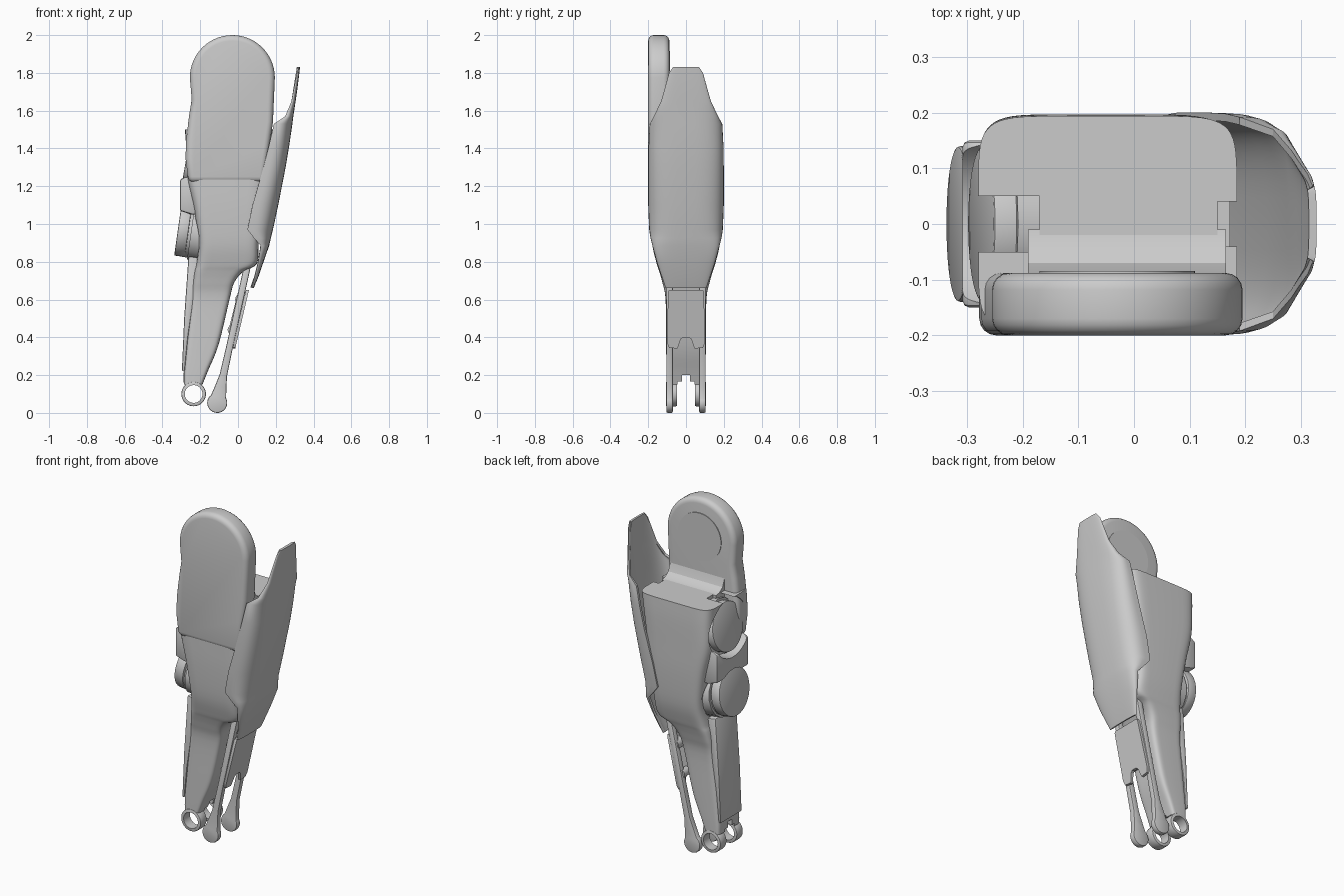
import bpy, bmesh, math
from mathutils import Matrix, Vector

if "Cube" in bpy.data.objects:
    bpy.data.objects.remove(bpy.data.objects["Cube"])

def make(name, bm):
    bmesh.ops.recalc_face_normals(bm, faces=bm.faces)
    me = bpy.data.meshes.new(name)
    bm.to_mesh(me)
    bm.free()
    ob = bpy.data.objects.new(name, me)
    bpy.context.collection.objects.link(ob)
    return ob

def prism(name, pts, axis, lo, hi, shear=None):
    """Extrude a 2D outline along y (outline in x,z) or along x (outline in y,z)."""
    bm = bmesh.new()
    def place(p, d):
        return (p[0], d, p[1]) if axis == 'y' else (d + (shear(p[1]) if shear else 0), p[0], p[1])
    a = [bm.verts.new(place(p, lo)) for p in pts]
    b = [bm.verts.new(place(p, hi)) for p in pts]
    bm.faces.new(a)
    bm.faces.new(b[::-1])
    n = len(pts)
    for i in range(n):
        bm.faces.new((a[i], a[(i + 1) % n], b[(i + 1) % n], b[i]))
    return make(name, bm)

def cyl(name, start, end, r, n=32):
    a, b = Vector(start), Vector(end)
    bm = bmesh.new()
    m = Matrix.Translation((a + b) / 2) @ (b - a).to_track_quat('Z', 'Y').to_matrix().to_4x4()
    bmesh.ops.create_cone(bm, cap_ends=True, segments=n, radius1=r, radius2=r,
                          depth=(b - a).length, matrix=m)
    return make(name, bm)

def box(name, lo, hi):
    return prism(name, [(lo[0], lo[2]), (hi[0], lo[2]), (hi[0], hi[2]), (lo[0], hi[2])], 'y', lo[1], hi[1])

def bevel(ob, w, seg=2):
    m = ob.modifiers.new("bevel", 'BEVEL')
    m.width, m.segments, m.limit_method = w, seg, 'ANGLE'
    return ob

def cut(ob, *cutters):
    for c in cutters:
        m = ob.modifiers.new("cut", 'BOOLEAN')
        m.operation, m.object, m.solver = 'DIFFERENCE', c, 'EXACT'
        c.hide_render = True
        c.hide_set(True)
    return ob

def arc(cx, cz, r, a0, a1, n):
    return [(cx + r * math.cos(math.radians(a0 + (a1 - a0) * i / n)),
             cz + r * math.sin(math.radians(a0 + (a1 - a0) * i / n))) for i in range(n + 1)]

def spow(v, p):
    return math.copysign(abs(v) ** p, v)

def smooth_rows(rows, steps=4):
    """Catmull-Rom interpolation through section rows."""
    out = []
    for i in range(len(rows) - 1):
        q = [rows[max(0, min(len(rows) - 1, i + k))] for k in (-1, 0, 1, 2)]
        for s in range(steps):
            t = s / steps
            out.append([0.5 * (2 * b + (c - a) * t + (2 * a - 5 * b + 4 * c - d) * t * t
                        + (3 * b - a - 3 * c + d) * t ** 3) for a, b, c, d in zip(*q)])
    return out + [list(rows[-1])]

# Cutters: back openings, pivot hole, fork gaps
upper_cut = cyl("upper_cutter", (-.45, 0, 1.34), (-.17, 0, 1.34), .168, 48)
lower_cut = cyl("lower_cutter", (-.45, 0, .95), (-.205, 0, .95), .15, 48)
hole_cut = cyl("hole_cutter", (-.235, -.3, .1), (-.235, .3, .1), .047)
gap_cut = box("gap_cutter", (-.5, -.045, -.1), (.2, .045, .165))
slot_cut = box("slot_cutter", (-.5, -.02, -.1), (.2, .02, .2))

# Main body: lofted sections (z, back x, front x, half width)
rows = smooth_rows([(.15, -.287, -.188, .103), (.22, -.287, -.16, .104), (.36, -.275, -.103, .105),
                    (.6, -.25, -.045, .108), (.69, -.24, -.02, .125), (.75, -.23, .03, .142),
                    (.79, -.22, .1, .155), (.9, -.21, .11, .18), (1.08, -.235, .13, .193),
                    (1.25, -.272, .15, .196), (1.4, -.278, .17, .197), (1.5, -.28, .185, .194)])
bm = bmesh.new()
loops, N = [], 56
for z, x0, x1, w in rows:
    p = 2 / 7
    loops.append([bm.verts.new(((x0 + x1) / 2 + (x1 - x0) / 2 * spow(math.cos(2 * math.pi * i / N), p),
                                w * spow(math.sin(2 * math.pi * i / N), p), z)) for i in range(N)])
for a, b in zip(loops, loops[1:]):
    for i in range(N):
        bm.faces.new((a[i], a[(i + 1) % N], b[(i + 1) % N], b[i]))
bm.faces.new(loops[0][::-1])
bm.faces.new(loops[-1])
notch_cut = box("notch_cutter", (.15, -.04, 1.42), (.3, .04, 1.6))
cut(make("main_body", bm), upper_cut, lower_cut, hole_cut, gap_cut, slot_cut, notch_cut)

# Round knee plate on the -y side, with its inner disc and fillet
outline = arc(-.03, 1.775, .225, 0, 180, 28) + [(-.245, 1.66), (-.258, 1.58), (-.274, 1.45), (-.278, 1.35),
          (-.262, 1.22), (.14, 1.22), (.165, 1.4), (.185, 1.54)]
bevel(prism("knee_plate", outline, 'y', -.2, -.088), .03, 4)
cyl("knee_inner_disc", (-.03, -.1, 1.775), (-.03, -.084, 1.775), .14, 40)
fillet = [(-.1, 1.45), (-.01, 1.45), (-.01, 1.498), (-.04, 1.504), (-.07, 1.525), (-.088, 1.57), (-.1, 1.62)]
prism("knee_fillet", fillet, 'x', -.19, .165)

# Front shin shell: rows (z, side edge x, centre x, half width)
shell = [(1.83, .32, .328, .07), (1.8, .312, .325, .09), (1.72, .296, .315, .112), (1.65, .283, .305, .132),
         (1.57, .25, .293, .17), (1.53, .19, .288, .192), (1.42, .165, .272, .198), (1.3, .135, .252, .2),
         (1.1, .077, .213, .2), (.97, .05, .185, .195), (.925, .085, .174, .188), (.885, .12, .165, .178),
         (.79, .105, .132, .152), (.72, .088, .108, .128), (.66, .073, .083, .108)]
bm = bmesh.new()
grid, M = [], 28
for z, xe, xc, w in shell:
    row = []
    for i in range(M + 1):
        t = math.pi * (i / M - .5)
        row.append(bm.verts.new((xe + (xc - xe) * max(0, math.cos(t)) ** .65, w * spow(math.sin(t), .65), z)))
    grid.append(row)
for a, b in zip(grid, grid[1:]):
    for i in range(M):
        bm.faces.new((a[i], b[i], b[i + 1], a[i + 1]))
ob = make("shin_shell", bm)
sol = ob.modifiers.new("thickness", 'SOLIDIFY')
sol.thickness = .014
# normals must point outwards (+x) so the thickness goes inwards
if sum(f.normal.x for f in ob.data.polygons) < 0:
    ob.data.flip_normals()
sol.offset = -1

# Rear actuators: tilted discs on smaller hubs
bevel(cyl("upper_actuator", (-.275, 0, 1.342), (-.16, 0, 1.322), .14, 40), .006)
cyl("upper_actuator_collar", (-.235, 0, 1.335), (-.15, 0, 1.32), .155, 16)
bevel(cyl("lower_actuator", (-.318, 0, .972), (-.262, 0, .964), .14, 40), .006)
cyl("lower_actuator_hub", (-.285, 0, .95), (-.18, 0, .94), .125, 16)
cyl("lower_actuator_collar", (-.25, 0, .95), (-.18, 0, .94), .14, 16)

# Bridge between the actuators
bridge = [(-.308, 1.235), (-.28, 1.25), (-.2, 1.25), (-.2, 1.05), (-.245, 1.05), (-.308, 1.07)]
cut(bevel(prism("rear_bridge", bridge, 'y', -.15, .15), .012), upper_cut, lower_cut)

# Rear calf guard
guard = [(-.262, .83), (-.2, .82), (-.235, .6), (-.265, .4), (-.282, .22), (-.297, .22), (-.285, .5)]
bevel(prism("calf_guard", guard, 'y', -.1, .1), .012)

# Front ankle guard with bottom notch
half = [(.09, .65), (.095, .64), (.1, .37), (.09, .345), (.045, .34), (.028, .39), (.015, .4)]
prism("ankle_guard", half + [(-y, z) for y, z in reversed(half)], 'x', -.008, .008,
      lambda z: .05 + (z - .65) * .235)

# Cross pins behind the ankle guard
for x, z, r in ((-.03, .44, .025), (.015, .6, .03)):
    cyl("cross_pin", (x, -.09, z), (x, .09, z), r, 16)
prism("pin_link", [(-.05, .44), (-.01, .44), (.04, .64), (0, .64)], 'y', -.035, .035)

# Paired ankle rings and push rods
foot, d, nrm = Vector((-.11, .053)), Vector((.2155, .9765)), Vector((.9765, -.2155))
head_angle = math.degrees(math.atan2(d.y, d.x))
rod = [tuple(foot + d * s + nrm * h) for s, h in ((.75, -.018), (.3, -.018), (.15, -.02), (.09, -.03))]
rod += arc(foot.x, foot.y, .053, head_angle + 50, head_angle + 310, 24)
rod += [tuple(foot + d * s + nrm * h) for s, h in ((.09, .03), (.15, .02), (.3, .018), (.75, .018))]
for s in (-1, 1):
    ring = cyl("ankle_ring", (-.235, s * .047, .1), (-.235, s * .106, .1), .065, 40)
    cut(bevel(ring, .006), hole_cut)
    bevel(prism("push_rod", rod, 'y', min(s * .07, s * .104), max(s * .07, s * .104)), .007)

# Apply modifiers, drop the cutters, smooth by angle
deps = bpy.context.evaluated_depsgraph_get()
parts = [o for o in bpy.context.scene.objects if not o.hide_render]
baked = [(o, bpy.data.meshes.new_from_object(o.evaluated_get(deps))) for o in parts]
for o, me in baked:
    o.modifiers.clear()
    o.data = me
    me.shade_smooth()
    me.set_sharp_from_angle(angle=math.radians(32))
for o in [o for o in bpy.context.scene.objects if o.hide_render]:
    bpy.data.objects.remove(o)
